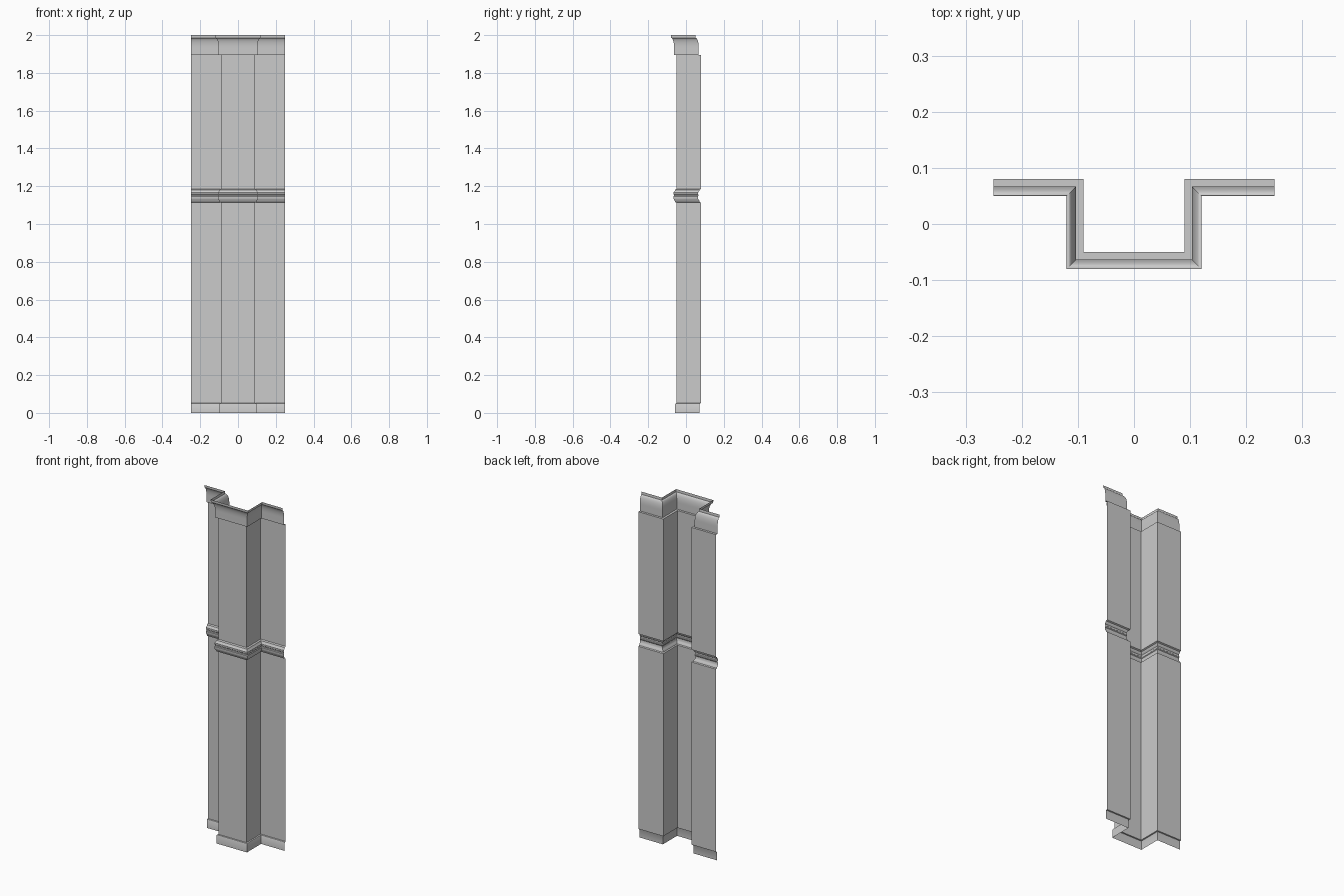
import bpy
import math

cube = bpy.data.objects.get("Cube")
if cube:
    bpy.data.objects.remove(cube)

grey = bpy.data.materials.new("plain grey")
grey.use_nodes = True
colour = (0.6, 0.6, 0.6, 1)
grey.diffuse_color = colour
grey.node_tree.nodes["Principled BSDF"].inputs["Base Color"].default_value = colour

# Plan of the wall: two side wings and a projecting centre pier
END, HALF, BACK, FRONT = 0.25, 0.09, 0.08, -0.05


def plan(offset):
    """Mitred wall line, pushed outwards by offset."""
    left = [(-END, BACK - offset), (-HALF - offset, BACK - offset),
            (-HALF - offset, FRONT - offset)]
    return left + [(-x, y) for x, y in reversed(left)]


def sweep(name, profile):
    """Open sheet following the plan, from (offset, height) pairs."""
    verts = [(x, y, z) for o, z in profile for x, y in plan(o)]
    n = len(plan(0))
    faces = [(r * n + i, r * n + i + 1, (r + 1) * n + i + 1, (r + 1) * n + i)
             for r in range(len(profile) - 1) for i in range(n - 1)]
    mesh = bpy.data.meshes.new(name)
    mesh.from_pydata(verts, [], faces)
    mesh.materials.append(grey)
    obj = bpy.data.objects.new(name, mesh)
    bpy.context.collection.objects.link(obj)
    bpy.ops.object.select_all(action='DESELECT')
    obj.select_set(True)
    bpy.context.view_layer.objects.active = obj
    bpy.ops.object.shade_smooth_by_angle(angle=math.radians(30))
    return obj


# Skirting board with a small top ledge
sweep("skirting", [(0.008, 0), (0.008, 0.046), (0.006, 0.05), (0, 0.052)])

# Plain wall panels
sweep("lower_wall", [(0, 0.052), (0, 1.113)])
sweep("upper_wall", [(0, 1.185), (0, 1.895)])

# Moulded rail: lower fillet, main band, upper step
sweep("dado_rail", [(0, 1.113), (0.007, 1.116), (0.009, 1.122), (0.013, 1.128),
                    (0.016, 1.134), (0.016, 1.146), (0.013, 1.15),
                    (0.013, 1.155), (0.016, 1.158), (0.016, 1.167),
                    (0.01, 1.174), (0.008, 1.181), (0, 1.185)])

# Cornice: foot ledge, upright, cove flaring out, top lip
steps = 10
cove = [(0.029 - 0.016 * math.cos(a), 1.935 + 0.05 * math.sin(a))
        for a in (math.pi / 2 * i / steps for i in range(steps + 1))]
sweep("cornice", [(0, 1.895), (0.013, 1.895), *cove, (0.03, 2.0)])
